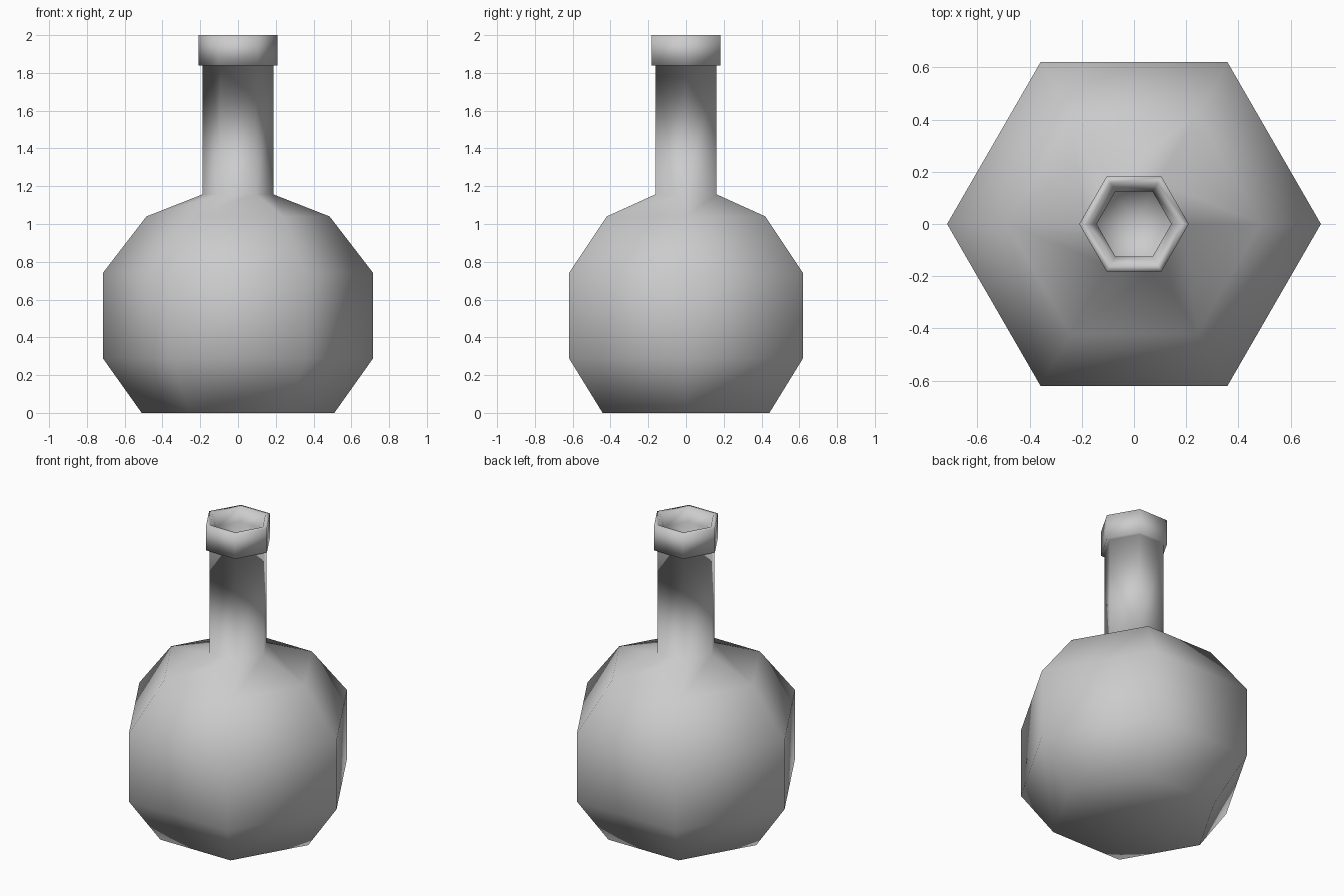
import bpy
import bmesh
from math import cos, sin, tau

cube = bpy.data.objects.get("Cube")
if cube:
    bpy.data.objects.remove(cube, do_unlink=True)

SIDES = 6

# Plain grey for the whole bottle
grey = bpy.data.materials.new("plain grey")
grey.use_nodes = True
colour = (0.6, 0.6, 0.6, 1)
grey.diffuse_color = colour
grey.node_tree.nodes["Principled BSDF"].inputs["Base Color"].default_value = colour


def lathe(name, profile):
    """Spin a (radius, height) profile into a closed six-sided solid."""
    bm = bmesh.new()
    rings = [[bm.verts.new((r * cos(tau * i / SIDES), r * sin(tau * i / SIDES), z))
              for i in range(SIDES)] for r, z in profile]
    for low, high in zip(rings, rings[1:]):
        for i in range(SIDES):
            j = (i + 1) % SIDES
            bm.faces.new((low[i], low[j], high[j], high[i]))
    # Fan caps at the base and at the floor of the mouth
    for ring, z in ((rings[0], profile[0][1]), (rings[-1], profile[-1][1])):
        centre = bm.verts.new((0, 0, z))
        for i in range(SIDES):
            bm.faces.new((ring[i], ring[(i + 1) % SIDES], centre))
    bmesh.ops.recalc_face_normals(bm, faces=bm.faces)
    for face in bm.faces:
        face.smooth = True
    mesh = bpy.data.meshes.new(name)
    bm.to_mesh(mesh)
    bm.free()
    mesh.materials.append(grey)
    obj = bpy.data.objects.new(name, mesh)
    bpy.context.collection.objects.link(obj)
    return obj


base = [(0.51, 0), (0.716, 0.29), (0.716, 0.74)]
shoulder = [(0.485, 1.04), (0.187, 1.157)]
neck_top = [(0.187, 1.84)]
collar = [(0.21, 1.84), (0.21, 2.0)]
mouth = [(0.18, 2.0), (0.143, 1.92), (0.143, 1.6)]
lathe("bottle", base + shoulder + neck_top + collar + mouth)
